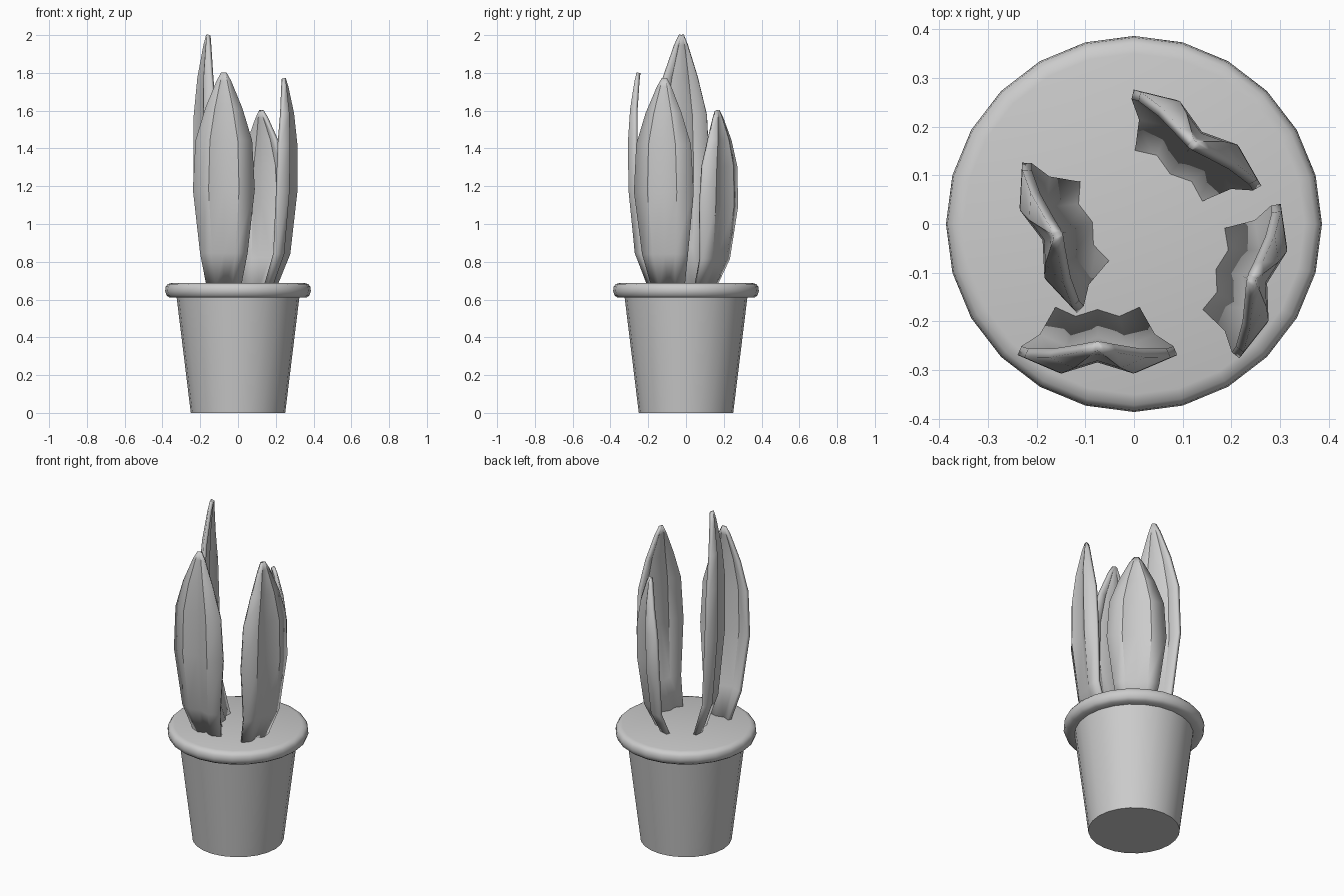
import bpy
import bmesh
from math import radians, sin, cos, tau
from mathutils import Matrix, Vector

cube = bpy.data.objects.get("Cube")
if cube:
    bpy.data.objects.remove(cube, do_unlink=True)

# One plain grey for everything
grey = bpy.data.materials.new("plain_grey")
grey.use_nodes = True
colour = (0.6, 0.6, 0.6, 1)
grey.diffuse_color = colour
grey.node_tree.nodes["Principled BSDF"].inputs["Base Color"].default_value = colour


def finish(name, bm, angle):
    bmesh.ops.recalc_face_normals(bm, faces=bm.faces)
    mesh = bpy.data.meshes.new(name)
    bm.to_mesh(mesh)
    bm.free()
    mesh.materials.append(grey)
    obj = bpy.data.objects.new(name, mesh)
    bpy.context.collection.objects.link(obj)
    bpy.ops.object.select_all(action="DESELECT")
    obj.select_set(True)
    bpy.context.view_layer.objects.active = obj
    bpy.ops.object.shade_smooth_by_angle(angle=radians(angle))
    return obj


def turned(name, profile, sides=24):
    """Closed round part from (radius, height) rings, capped at both ends."""
    bm = bmesh.new()
    rings = [[bm.verts.new((r * cos(tau * i / sides), r * sin(tau * i / sides), z))
              for i in range(sides)] for r, z in profile]
    for low, high in zip(rings, rings[1:]):
        for i in range(sides):
            j = (i + 1) % sides
            bm.faces.new((low[i], low[j], high[j], high[i]))
    bm.faces.new(rings[0][::-1])
    bm.faces.new(rings[-1])
    return finish(name, bm, 50)


# Pot body, and rounded rim closed by the soil surface
turned("pot_body", [(0.25, 0), (0.326, 0.62)])
turned("pot_rim", [(0.32, 0.61), (0.362, 0.61), (0.378, 0.622), (0.386, 0.645),
                   (0.383, 0.668), (0.372, 0.682), (0.35, 0.688)])

# Leaf rows: fraction of height, half width, outward shift of the spine
ROWS = [(-0.02, 0.085, -0.09), (0.15, 0.122, -0.025), (0.45, 0.16, 0.0),
        (0.68, 0.146, 0.005), (0.83, 0.095, 0.005), (0.96, 0.035, -0.005),
        (1.0, 0.010, -0.01)]
# Folded cross-section: position across, outward bulge
FOLD = [(-1, 0.0), (-0.5, 0.035), (0, 0.01), (0.5, 0.035), (1, 0.0)]
BASE = 0.68


def leaf(name, x, y, turn, top):
    bm = bmesh.new()
    grid = []
    for t, half, shift in ROWS:
        depth = half / 0.16
        grid.append([bm.verts.new((half * u, -shift - bulge * depth, BASE + t * (top - BASE)))
                     for u, bulge in FOLD])
    for low, high in zip(grid, grid[1:]):
        for i in range(len(FOLD) - 1):
            bm.faces.new((low[i], low[i + 1], high[i + 1], high[i]))
    place = Matrix.Translation(Vector((x, y, 0))) @ Matrix.Rotation(radians(turn), 4, "Z")
    bmesh.ops.transform(bm, matrix=place, verts=bm.verts)
    obj = finish(name, bm, 40)
    thick = obj.modifiers.new("thickness", "SOLIDIFY")
    thick.thickness = 0.02
    thick.offset = 0


leaf("front_leaf", -0.075, -0.26, 0, 1.80)
leaf("left_leaf", 0.25, -0.115, 75, 1.77)
leaf("right_leaf", -0.165, -0.025, -70, 2.0)
leaf("back_leaf", 0.125, 0.17, 143, 1.60)
